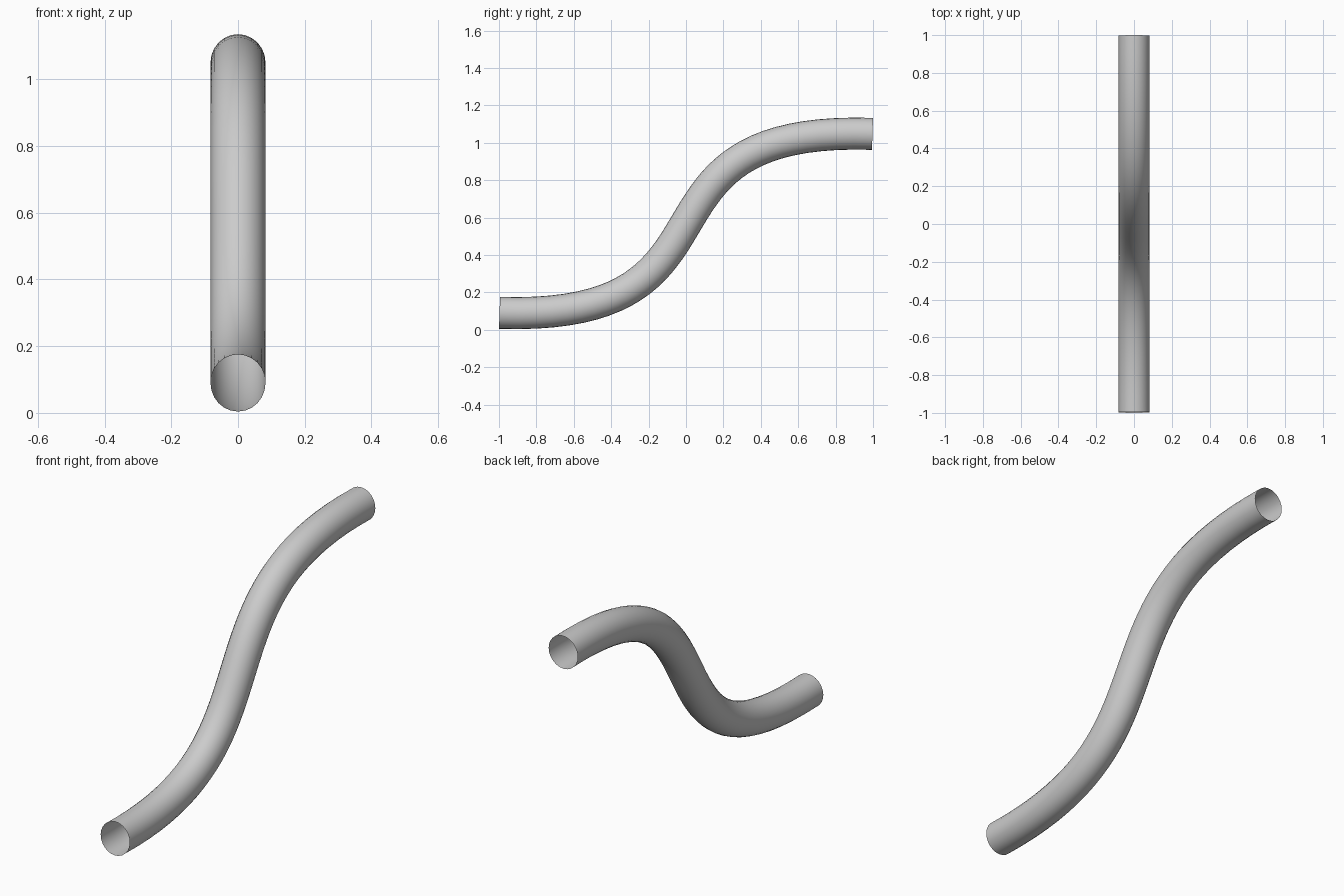
import bpy
from mathutils import Vector

if "Cube" in bpy.data.objects:
    bpy.data.objects.remove(bpy.data.objects["Cube"])

# S-shaped centre line in the y-z plane
curve = bpy.data.curves.new("bent_pipe", "CURVE")
curve.dimensions = "3D"
curve.resolution_u = 40
spline = curve.splines.new("BEZIER")
spline.bezier_points.add(1)
start, end = Vector((0, -0.997, 0.091)), Vector((0, 0.997, 1.048))
reach = Vector((0, 1.4, -0.045))
for point, co in zip(spline.bezier_points, (start, end)):
    point.handle_left_type = point.handle_right_type = "FREE"
    point.co = co
    point.handle_left = co - reach
    point.handle_right = co + reach

# Round, open-ended tube along the line
curve.bevel_depth = 0.0855
curve.bevel_resolution = 10
curve.use_fill_caps = False
spline.use_smooth = True

pipe = bpy.data.objects.new("bent_pipe", curve)
bpy.context.collection.objects.link(pipe)
pipe.scale.x = 0.965  # slightly oval section
